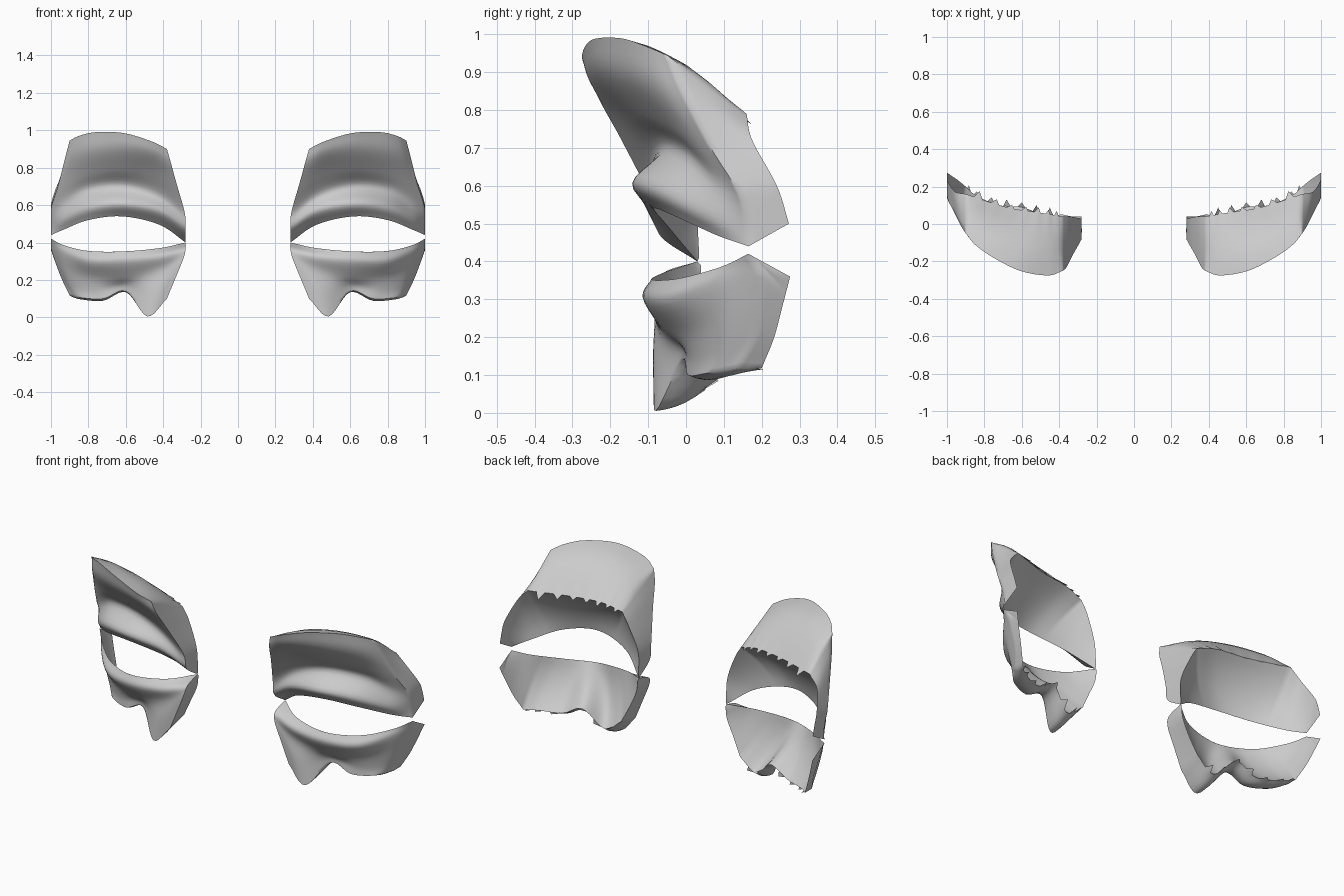
import bpy, bmesh, math, random
from mathutils import Vector

if "Cube" in bpy.data.objects:
    bpy.data.objects.remove(bpy.data.objects["Cube"])

random.seed(4)
NU, NV = 6, 5                       # subdivisions between control columns / rows
EYE = Vector((.58, .35, .42))       # centre of the eyeball the lids fit around


def spline(pts, n):
    """Smooth path through points, n steps per span."""
    pts = [Vector(p) for p in pts]
    p = [2 * pts[0] - pts[1]] + pts + [2 * pts[-1] - pts[-2]]
    out = []
    for i in range(1, len(p) - 2):
        a, b, c, d = p[i - 1:i + 3]
        for k in range(n):
            t = k / n
            out.append(0.5 * (2 * b + (c - a) * t + (2 * a - 5 * b + 4 * c - d) * t * t
                              + (3 * b - a - 3 * c + d) * t ** 3))
    return out + [pts[-1]]


def resample(pts, count):
    """Exactly count points, evenly spaced by parameter."""
    fine = spline(pts, 40)
    return [fine[round(i * (len(fine) - 1) / (count - 1))] for i in range(count)]


def make_lid(name, rows, inner, edge, outer, bulge):
    """Closed lid: front skin lofted through rows, return wall on three sides
    ending ragged, and a hollow lining shaped by the eyeball."""
    bm = bmesh.new()
    across = [spline(r, NU) for r in rows]
    cols = [spline(c, NV) for c in zip(*across)]
    nc, nr = len(cols), len(cols[0])
    new = lambda p: bm.verts.new((min(p.x, 1), p.y, max(p.z, 0)))
    bridge = lambda a, b: [bm.faces.new((a[i], a[i + 1], b[i + 1], b[i])) for i in range(len(a) - 1)]
    grid = [[new(p) for p in c] for c in cols]
    for a, b in zip(grid, grid[1:]):
        bridge(a, b)
    # return wall from the skin's perimeter to the back rim
    front = grid[0][:] + [c[-1] for c in grid[1:]] + grid[-1][-2::-1]
    back = resample(inner, nr) + resample(edge, nc)[1:] + resample(outer, nr)[1:]
    steps = 5
    prev = front
    for s in range(1, steps + 1):
        t = s / steps
        cur = []
        for i, (f, b) in enumerate(zip(front, back)):
            p = f.co.lerp(b, t)
            u = (i - nr + 1) / (nc - 1)
            if 0 < u < 1:
                p.z += bulge * math.sin(math.pi * t) * math.sin(math.pi * u) ** 0.5
                if s == steps and i % 4 == 0:
                    p += (b - f.co).normalized() * random.uniform(0.02, 0.05)
            cur.append(new(p))
        bridge(prev, cur)
        prev = cur
    # eyeball-fitting lining from the lid edge to the back rim
    lid_edge = resample([c[0].co for c in grid], len(back))
    prev = [new(p) for p in lid_edge]
    for s in range(1, 9):
        t = s / 8
        cur = []
        for a, b in zip(lid_edge, back):
            a, b = a - EYE, b - EYE
            r = a.length + (b.length - a.length) * t
            cur.append(new(EYE + a.lerp(b, t).normalized() * r))
        bridge(prev, cur)
        prev = cur
    bmesh.ops.remove_doubles(bm, verts=bm.verts, dist=0.001)
    bmesh.ops.recalc_face_normals(bm, faces=bm.faces)
    me = bpy.data.meshes.new(name)
    bm.to_mesh(me)
    bm.free()
    ob = bpy.data.objects.new(name, me)
    bpy.context.collection.objects.link(ob)
    bpy.ops.object.select_all(action='DESELECT')
    ob.select_set(True)
    bpy.context.view_layer.objects.active = ob
    bpy.ops.object.shade_smooth_by_angle(angle=math.radians(60))
    # the other eye
    m = ob.modifiers.new("mirror", 'MIRROR')
    m.use_mirror_merge = False


# upper lids: lid edge, lid bulge, crease, brow, overhang, ridge
make_lid("upper_eyelids", [
    [(.28, .03, .40), (.42, -.05, .495), (.62, -.085, .54), (.8, -.03, .52), (.93, .08, .47), (1, .165, .44)],
    [(.28, -.07, .47), (.42, -.12, .57), (.62, -.14, .61), (.8, -.07, .59), (.93, .05, .53), (1, .17, .49)],
    [(.285, -.09, .56), (.44, -.09, .66), (.62, -.06, .70), (.8, .0, .68), (.92, .07, .62), (1, .14, .58)],
    [(.33, -.17, .72), (.46, -.16, .77), (.63, -.13, .79), (.79, -.06, .77), (.89, 0, .74), (.96, .06, .71)],
    [(.36, -.23, .83), (.46, -.25, .875), (.61, -.225, .90), (.77, -.15, .89), (.87, -.08, .87), (.925, -.01, .85)],
    [(.38, -.25, .90), (.46, -.275, .94), (.61, -.25, .985), (.76, -.175, .99), (.85, -.11, .97), (.9, -.05, .945)]],
    inner=[(.28, .035, .41), (.285, .03, .55), (.34, .04, .69), (.38, .04, .76)],
    edge=[(.38, .04, .76), (.5, .06, .79), (.68, .09, .79), (.9, .16, .79)],
    outer=[(.9, .16, .79), (.96, .175, .72), (1, .24, .6), (1, .272, .5)],
    bulge=0.045)

# lower lids: rim, lip, recess, cheek, bottom edge with its pointed tab
make_lid("lower_eyelids", [
    [(.28, .03, .40), (.42, -.06, .37), (.62, -.09, .352), (.8, -.02, .355), (.93, .09, .385), (1, .165, .42)],
    [(.28, -.06, .37), (.42, -.105, .325), (.62, -.11, .30), (.8, -.05, .30), (.93, .08, .34), (1, .2, .37)],
    [(.29, -.08, .32), (.42, -.08, .25), (.6, -.06, .22), (.78, 0, .215), (.91, .09, .245), (.975, .2, .29)],
    [(.33, -.08, .22), (.45, -.083, .14), (.6, -.02, .175), (.76, .015, .15), (.88, .085, .16), (.94, .185, .2)],
    [(.38, -.08, .10), (.485, -.08, .005), (.6, -.01, .14), (.72, .005, .1), (.84, .055, .105), (.9, .135, .118)]],
    inner=[(.28, .04, .39), (.29, .04, .32), (.33, .04, .23), (.38, .05, .13)],
    edge=[(.38, .05, .13), (.485, .05, .06), (.6, .09, .16), (.72, .1, .107), (.84, .15, .11), (.9, .2, .118)],
    outer=[(.9, .2, .118), (.94, .233, .2), (.975, .257, .29), (1, .275, .36)],
    bulge=-0.015)
